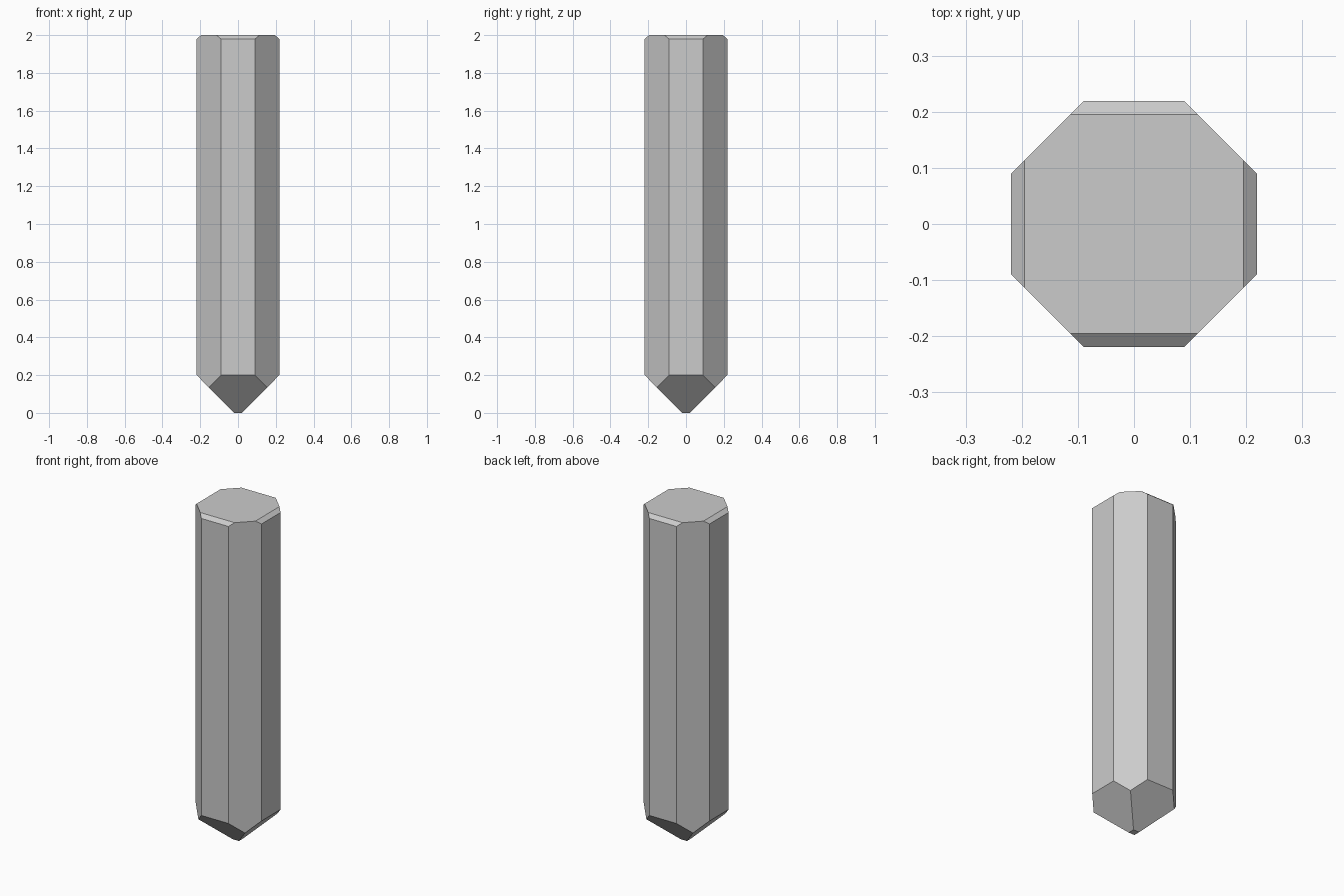
import bpy, bmesh
from mathutils import Vector

if "Cube" in bpy.data.objects:
    bpy.data.objects.remove(bpy.data.objects["Cube"])

# Square rings: (half width, height) from the blunt tip to the bevelled top
RINGS = [(0.02, 0.0), (0.219, 0.2), (0.219, 1.98), (0.195, 2.0)]
CORNER = 0.309  # |x| + |y| limit of the flat corner cuts

bm = bmesh.new()
loops = [[bm.verts.new((sx * h, sy * h, z))
          for sx, sy in ((-1, -1), (1, -1), (1, 1), (-1, 1))] for h, z in RINGS]

# Square post with pyramid tip
for low, high in zip(loops, loops[1:]):
    for i in range(4):
        j = (i + 1) % 4
        bm.faces.new((low[i], low[j], high[j], high[i]))
bm.faces.new(loops[0][::-1])
bm.faces.new(loops[-1])

# Slice off the four vertical corners to make eight sides
for sx in (-1, 1):
    for sy in (-1, 1):
        bmesh.ops.bisect_plane(
            bm, geom=bm.verts[:] + bm.edges[:] + bm.faces[:], dist=1e-6,
            plane_co=Vector((sx, sy, 0)) * CORNER / 2,
            plane_no=Vector((sx, sy, 0)).normalized(), clear_outer=True)
        bmesh.ops.holes_fill(bm, edges=[e for e in bm.edges if e.is_boundary], sides=0)

bmesh.ops.recalc_face_normals(bm, faces=bm.faces[:])
mesh = bpy.data.meshes.new("pointed_post")
bm.to_mesh(mesh)
bm.free()
bpy.context.collection.objects.link(bpy.data.objects.new("pointed_post", mesh))
